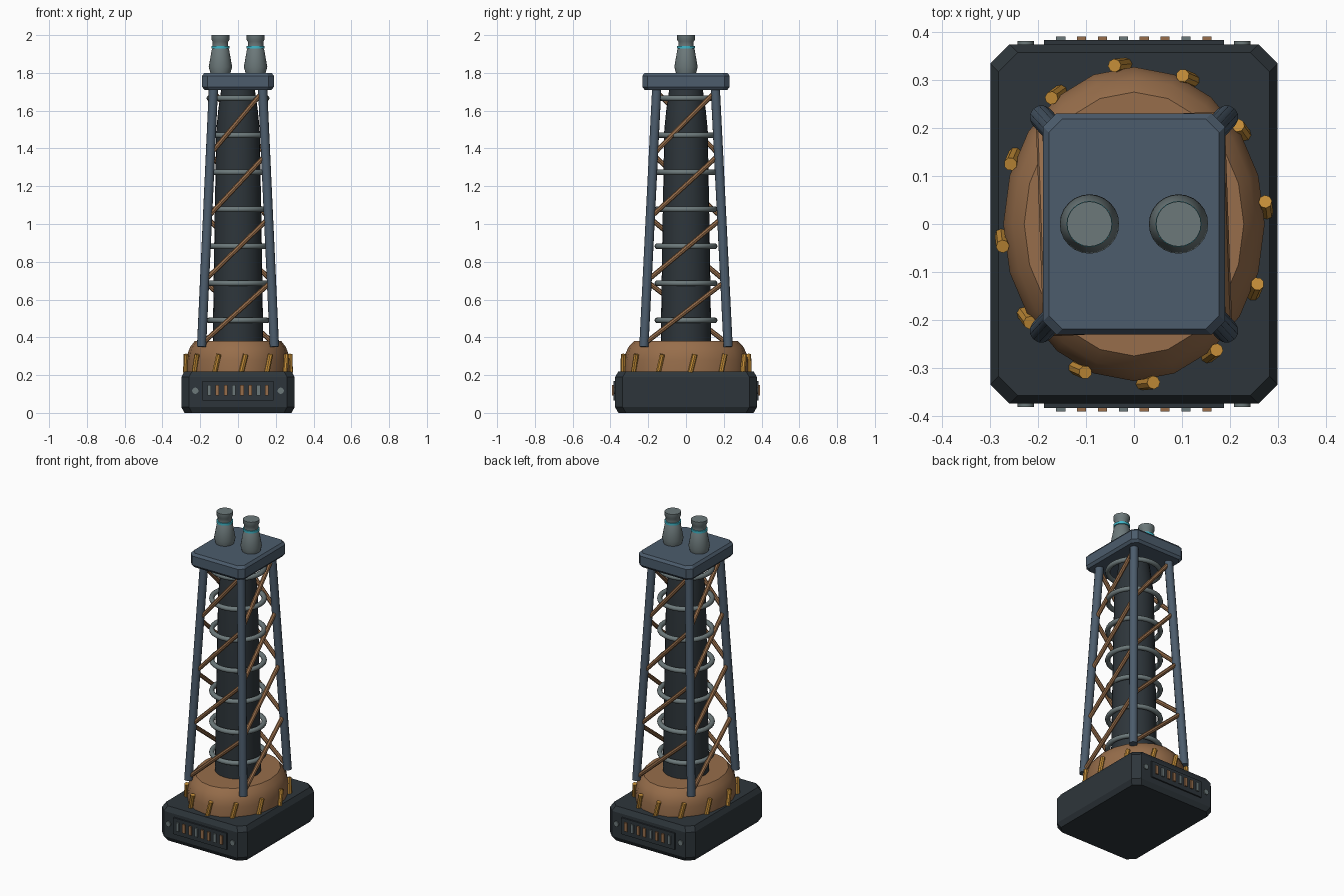
import bpy
import bmesh
from math import cos, sin, pi, radians
from mathutils import Vector

old = bpy.data.objects.get("Cube")
if old:
    bpy.data.objects.remove(old, do_unlink=True)


def material(name, rgb):
    m = bpy.data.materials.new(name)
    m.use_nodes = True
    m.diffuse_color = (*rgb, 1)
    m.node_tree.nodes["Principled BSDF"].inputs["Base Color"].default_value = (*rgb, 1)
    return m


charcoal = material("charcoal", (0.027, 0.036, 0.043))
slate = material("slate_blue", (0.072, 0.107, 0.15))
copper = material("copper", (0.31, 0.155, 0.07))
ochre = material("ochre", (0.56, 0.27, 0.04))
grey = material("steel_grey", (0.15, 0.19, 0.195))
cyan = material("cyan_glow", (0.05, 0.47, 0.58))


def loft(name, rings, mat, smooth=True):
    """Skin a stack of rings and close both ends."""
    bm = bmesh.new()
    loops = [[bm.verts.new(p) for p in ring] for ring in rings]
    n = len(loops[0])
    for a, b in zip(loops, loops[1:]):
        for i in range(n):
            j = (i + 1) % n
            bm.faces.new((a[i], a[j], b[j], b[i]))
    bm.faces.new(loops[0][::-1])
    bm.faces.new(loops[-1])
    bmesh.ops.recalc_face_normals(bm, faces=bm.faces[:])
    mesh = bpy.data.meshes.new(name)
    bm.to_mesh(mesh)
    bm.free()
    mesh.materials.append(mat)
    if smooth:
        mesh.shade_smooth()
        mesh.set_sharp_from_angle(angle=radians(32))
    obj = bpy.data.objects.new(name, mesh)
    bpy.context.collection.objects.link(obj)
    return obj


def lathe(name, profile, mat, sides=24, x=0, sx=1, sy=1):
    """Turn (radius, height) points around a vertical axis."""
    turn = [2 * pi * i / sides for i in range(sides)]
    return loft(name, [[(x + r * sx * cos(a), r * sy * sin(a), z) for a in turn]
                       for r, z in profile], mat)


def rod(name, start, end, radius, mat, sides=10):
    start, end = Vector(start), Vector(end)
    q = (end - start).to_track_quat('Z', 'Y')
    circle = [q @ Vector((radius * cos(2 * pi * i / sides), radius * sin(2 * pi * i / sides), 0))
              for i in range(sides)]
    return loft(name, [[p + c for c in circle] for p in (start, end)], mat)


def chamfered_slab(name, hx, hy, z0, z1, cut, inset, rise, mat):
    """Block with cut corners and bevelled top and bottom rims."""
    def ring(z, d):
        x, y, c = hx - d, hy - d, cut
        return [(x, c - y, z), (x, y - c, z), (x - c, y, z), (c - x, y, z),
                (-x, y - c, z), (-x, c - y, z), (c - x, -y, z), (x - c, -y, z)]
    return loft(name, [ring(z0, inset), ring(z0 + rise, 0), ring(z1 - rise, 0),
                       ring(z1, inset)], mat, smooth=False)


def box(name, x, y, z, w, d, h, mat):
    corners = [(-1, -1), (1, -1), (1, 1), (-1, 1)]
    return loft(name, [[(x + i * w / 2, y + j * d / 2, z + k * h / 2) for i, j in corners]
                       for k in (-1, 1)], mat, smooth=False)


# Base block
chamfered_slab("base", 0.30, 0.375, 0, 0.22, 0.04, 0.017, 0.03, charcoal)

# Front and back panels with vent bars and bolts
for side, label in ((-1, "front"), (1, "back")):
    box(label + "_panel", 0, side * 0.377, 0.117, 0.375, 0.014, 0.105, charcoal)
    for i in range(8):
        box(f"{label}_vent_bar_{i}", -0.153 + i * 0.0436, side * 0.382, 0.12,
            0.019, 0.02, 0.055, grey if i % 3 == 0 else copper)
    for x in (-0.226, 0.226):
        rod(label + "_bolt", (x, side * 0.36, 0.117), (x, side * 0.382, 0.117),
            0.017, grey, 12)

# Elliptical dome
lathe("dome", [(1, 0.21), (1, 0.28), (0.975, 0.315), (0.93, 0.348), (0.84, 0.38)],
      copper, 20, sx=0.273, sy=0.328)

# Tilted pegs around the dome
for i in range(12):
    a = radians(6 + 30 * i)
    foot = Vector((0.277 * cos(a), 0.334 * sin(a), 0.215))
    lean = Vector((-sin(a), cos(a), 0)) * 0.012
    rod(f"dome_peg_{i}", foot - lean, foot + lean + Vector((0, 0, 0.095)), 0.014, ochre, 8)

# Central column and its rings
lathe("core_column", [(0.134, 0.36), (0.125, 0.95), (0.115, 1.5), (0.105, 1.6), (0.088, 1.72)],
      charcoal)
for i in range(7):
    bpy.ops.mesh.primitive_torus_add(major_segments=32, minor_segments=10, major_radius=0.152,
                                     minor_radius=0.015, location=(0, 0, 0.49 + i * 0.196))
    ring = bpy.context.object
    ring.name = f"coil_ring_{i}"
    ring.data.materials.append(grey)
    ring.data.shade_smooth()

# Tapered legs, listed counter-clockwise from the front
CORNERS = [(-1, -1), (1, -1), (1, 1), (-1, 1)]
LOW, HIGH = 0.35, 1.72


def leg_point(corner, z):
    t = (z - LOW) / (HIGH - LOW)
    return (corner[0] * (0.193 - 0.063 * t), corner[1] * (0.223 - 0.068 * t), z)


for i, corner in enumerate(CORNERS):
    rod(f"leg_{i}", leg_point(corner, LOW), leg_point(corner, HIGH), 0.025, slate, 12)
    # Diagonal braces climb to the next leg
    for k in range(4):
        z = 0.365 + k * 0.335
        rod(f"brace_{i}_{k}", leg_point(corner, z),
            leg_point(CORNERS[(i + 1) % 4], z + 0.33), 0.013, copper, 8)

# Top cap
chamfered_slab("top_cap", 0.19, 0.231, 1.71, 1.80, 0.028, 0.012, 0.016, slate)

# Pair of insulators with glowing bands
for x, label in ((-0.093, "right"), (0.093, "left")):
    lathe(label + "_insulator", [(0.052, 1.795), (0.062, 1.832), (0.046, 1.922), (0.041, 1.93),
                                 (0.041, 1.965), (0.047, 1.975), (0.047, 2.0)], grey, x=x)
    lathe(label + "_glow_band", [(0.048, 1.929), (0.048, 1.943)], cyan, x=x)
